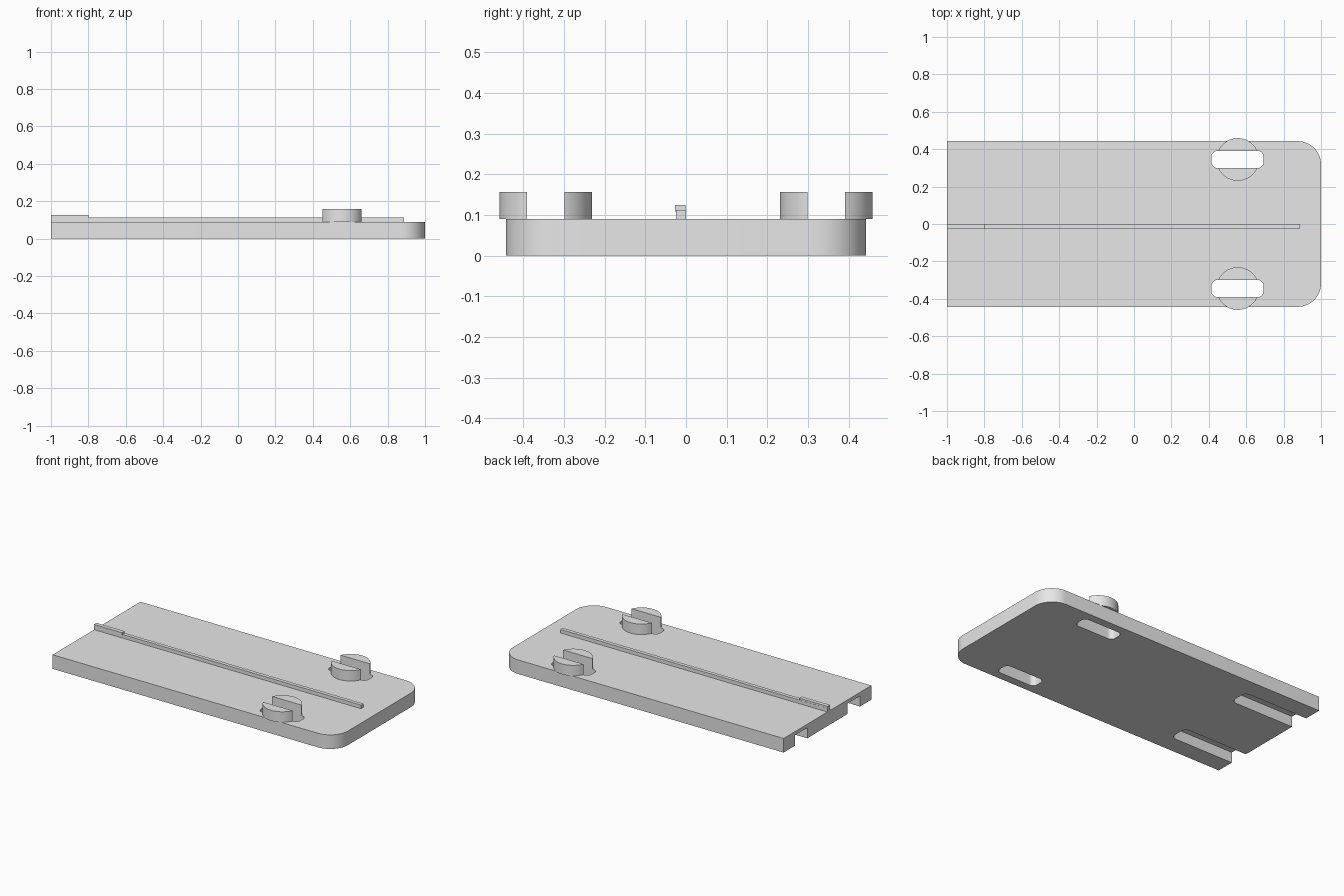
import bpy
import bmesh
import math

cube = bpy.data.objects.get("Cube")
if cube:
    bpy.data.objects.remove(cube, do_unlink=True)

grey = bpy.data.materials.new("light_grey")
grey.use_nodes = True
grey.diffuse_color = (0.8, 0.8, 0.8, 1)
grey.node_tree.nodes["Principled BSDF"].inputs["Base Color"].default_value = (0.8, 0.8, 0.8, 1)

PLATE_TOP = 0.09
POST_X, POST_Y = 0.555, 0.345


def prism(name, outline, z0, z1):
    """Extrude a closed outline from z0 up to z1."""
    bm = bmesh.new()
    face = bm.faces.new([bm.verts.new((x, y, z0)) for x, y in outline])
    up = bmesh.ops.extrude_face_region(bm, geom=[face])["geom"]
    for v in up:
        if isinstance(v, bmesh.types.BMVert):
            v.co.z = z1
    bmesh.ops.recalc_face_normals(bm, faces=bm.faces)
    mesh = bpy.data.meshes.new(name)
    bm.to_mesh(mesh)
    bm.free()
    mesh.materials.append(grey)
    obj = bpy.data.objects.new(name, mesh)
    bpy.context.collection.objects.link(obj)
    return obj


def rounded(x0, x1, y0, y1, left_r, right_r, steps=12):
    """Rectangle outline with separate corner radii at its two x ends."""
    corners = ((x1, y1, right_r, 0), (x0, y1, left_r, 90),
               (x0, y0, left_r, 180), (x1, y0, right_r, 270))
    points = []
    for x, y, r, start in corners:
        if r == 0:
            points.append((x, y))
            continue
        cx = x - r if x == x1 else x + r
        cy = y - r if y == y1 else y + r
        for i in range(steps + 1):
            a = math.radians(start + 90 * i / steps)
            points.append((cx + r * math.cos(a), cy + r * math.sin(a)))
    return points


def circle(cx, cy, r, sides=64):
    angles = [2 * math.pi * i / sides for i in range(sides)]
    return [(cx + r * math.cos(a), cy + r * math.sin(a)) for a in angles]


def activate(obj):
    bpy.ops.object.select_all(action='DESELECT')
    obj.select_set(True)
    bpy.context.view_layer.objects.active = obj


def cut(obj, cutter):
    mod = obj.modifiers.new("cut", 'BOOLEAN')
    mod.operation = 'DIFFERENCE'
    mod.solver = 'EXACT'
    mod.object = cutter
    activate(obj)
    bpy.ops.object.modifier_apply(modifier=mod.name)


def smooth(obj):
    activate(obj)
    bpy.ops.object.shade_smooth_by_angle(angle=math.radians(30))


# Base plate, rounded at one end
plate = prism("base_plate", rounded(-1, 1, -0.443, 0.443, 0, 0.125), 0, PLATE_TOP)

for side, label in ((-1, "front"), (1, "back")):
    y = side * POST_Y

    # Split round post with a slot running down through the plate
    post = prism(label + "_post", circle(POST_X, y, 0.114), PLATE_TOP, 0.157)
    slot = prism("slot_cutter", rounded(0.415, 0.692, y - 0.046, y + 0.046, 0.032, 0.032), -0.1, 0.3)
    cut(plate, slot)
    cut(post, slot)
    smooth(post)

    # Blind groove under the plate, open at the square end
    gy = side * 0.266
    groove = prism("groove_cutter", rounded(-1.1, -0.55, gy - 0.062, gy + 0.062, 0, 0.035), -0.1, 0.067)
    cut(plate, groove)
    for cutter in (slot, groove):
        bpy.data.objects.remove(cutter, do_unlink=True)

smooth(plate)

# Thin guide rail with a raised end
prism("guide_rail", rounded(-1, 0.887, -0.024, 0, 0, 0), PLATE_TOP, 0.113)
prism("rail_raised_end", rounded(-1, -0.8, -0.027, -0.001, 0, 0), 0.109, 0.125)
